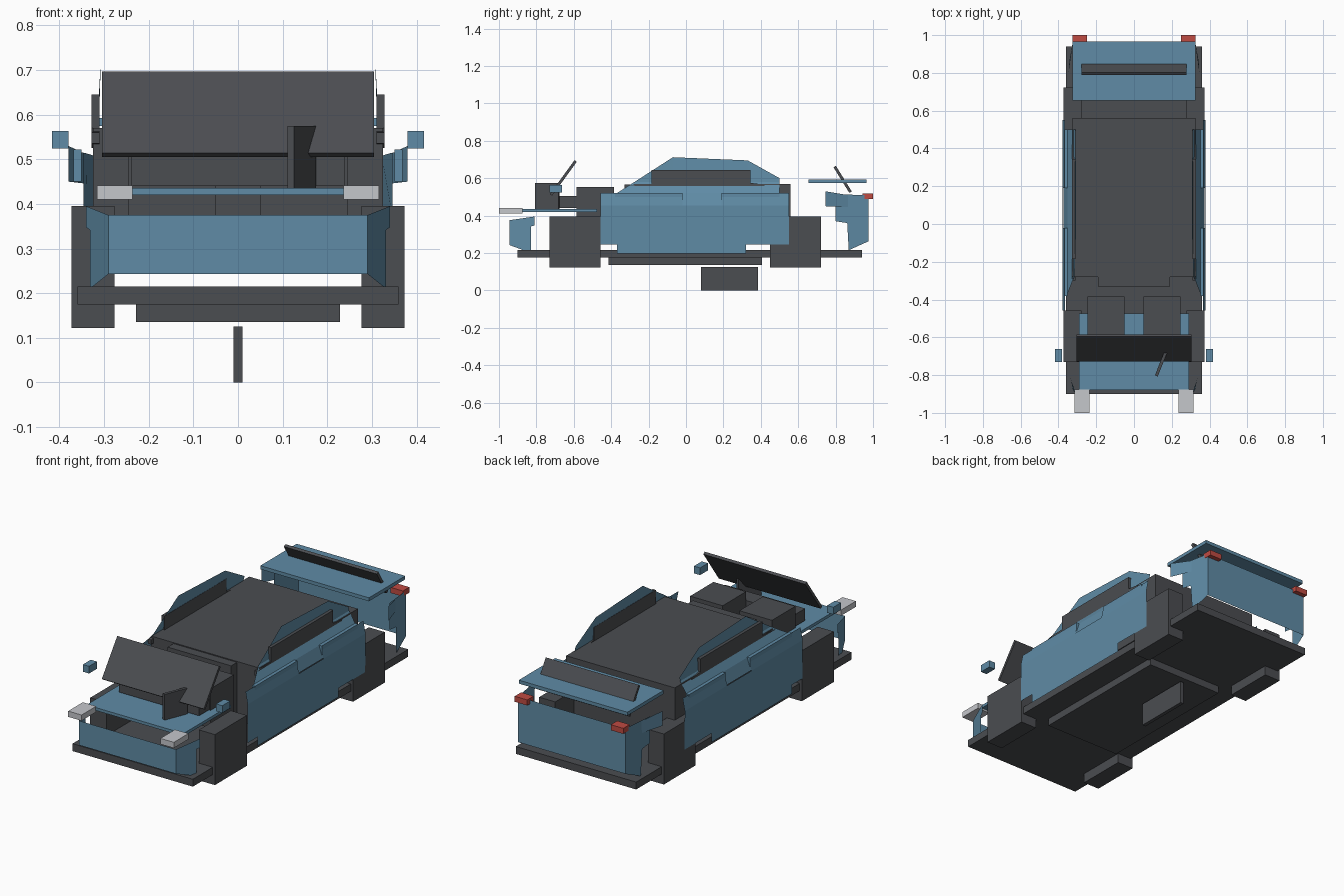
import bpy
from mathutils import Matrix, Vector

if "Cube" in bpy.data.objects:
    bpy.data.objects.remove(bpy.data.objects["Cube"])


def mat(name, rgb):
    m = bpy.data.materials.new(name)
    m.diffuse_color = (*rgb, 1)
    m.use_nodes = True
    m.node_tree.nodes["Principled BSDF"].inputs["Base Color"].default_value = m.diffuse_color
    return m


DARK = mat("dark_grey", (0.07, 0.074, 0.082))
BLUE = mat("body_blue", (0.115, 0.26, 0.38))
LAMP = mat("lamp_grey", (0.56, 0.57, 0.60))
RED = mat("lamp_red", (0.52, 0.07, 0.055))


def obj(name, verts, faces, m):
    me = bpy.data.meshes.new(name)
    me.from_pydata(verts, [], faces)
    me.materials.append(m)
    me.update()
    o = bpy.data.objects.new(name, me)
    bpy.context.collection.objects.link(o)
    return o


def mirror(o):
    o.modifiers.new("mirror", 'MIRROR')  # across x = 0
    return o


BOX_FACES = [(0, 1, 3, 2), (4, 6, 7, 5), (0, 4, 5, 1),
             (2, 3, 7, 6), (0, 2, 6, 4), (1, 5, 7, 3)]


def box(name, x, y, z, m):
    return obj(name, [(a, b, c) for a in x for b in y for c in z], BOX_FACES, m)


def slab(name, half_w, low, high, thick, m):
    """Tilted pane between two (y, z) edge centres."""
    d = Vector((high[0] - low[0], high[1] - low[1])).normalized() * thick / 2
    n = Vector((-d.y, d.x))
    pts = [Vector(low) + n, Vector(high) + n, Vector(high) - n, Vector(low) - n]
    return prism(name, pts, -half_w, half_w, m)


def prism(name, pts, x0, x1, m):
    """Side outline of (y, z) points extruded along x."""
    n = len(pts)
    v = [(x, p[0], p[1]) for x in (x0, x1) for p in pts]
    f = [tuple(range(n))[::-1], tuple(range(n, 2 * n))]
    f += [(i, (i + 1) % n, n + (i + 1) % n, n + i) for i in range(n)]
    return obj(name, v, f, m)


# Floor, tray and lower plate
box("chassis_floor", (-.36, .36), (-.9, .94), (.175, .215), DARK)
box("under_tray", (-.228, .228), (-.415, .405), (.135, .175), DARK)
box("lower_plate", (-.01, .01), (.08, .385), (0, .125), DARK)

# Block wheels
for name, y in (("front_wheel", (-.73, -.457)), ("rear_wheel", (.45, .722))):
    mirror(box(name, (.277, .373), y, (.122, .395), DARK))

# Cabin and interior
box("cabin_block", (-.325, .325), (-.28, .56), (.25, .57), DARK)
box("cabin_front", (-.19, .19), (-.33, -.28), (.25, .565), DARK)
mirror(box("seat", (.05, .245), (-.585, -.385), (.34, .553), DARK))
box("dashboard", (-.24, .24), (-.675, -.585), (.44, .505), DARK)
wheel = box("steering_plate", (-.008, .008), (-.067, .067), (-.07, .07), DARK)
wheel.data.transform(Matrix.Translation((.143, -.742, .505)) @ Matrix.Rotation(-.38, 4, 'Z'))

# Windscreen and rear glass
slab("windscreen", .305, (-.722, .51), (-.59, .692), .015, DARK)
slab("rear_glass", .278, (.88, .525), (.795, .662), .015, DARK)

# Bonnet, boot lid, lamps, mirrors
box("bonnet", (-.29, .29), (-.88, -.475), (.42, .436), BLUE)
box("boot_lid", (-.325, .325), (.655, .965), (.574, .593), BLUE)
mirror(box("headlight", (.236, .316), (-1, -.875), (.41, .441), LAMP))
mirror(box("tail_light", (.25, .325), (.945, 1), (.489, .519), RED))
mirror(box("side_mirror", (.38, .417), (-.73, -.663), (.524, .563), BLUE))

# Bumper sheets: face plus flared ends
mirror(obj("front_bumper", [
    (0, -.945, .243), (0, -.945, .375), (.29, -.945, .375), (.29, -.945, .243),
    (.325, -.87, .215), (.332, -.83, .215), (.332, -.83, .342),
    (.34, -.81, .347), (.34, -.81, .395)],
    [(0, 3, 2, 1), (3, 4, 5, 6, 7, 8, 2)], BLUE))
mirror(obj("rear_bumper", [
    (0, .975, .262), (0, .975, .508), (.322, .975, .508), (.322, .975, .262),
    (.338, .87, .215), (.342, .862, .36), (.346, .80, .37), (.346, .80, .515)],
    [(0, 1, 2, 3), (3, 2, 7, 6, 5, 4)], BLUE))
mirror(obj("rear_fender_flap", [
    (.338, .865, .445), (.338, .865, .51), (.38, .745, .53), (.38, .745, .45)],
    [(0, 1, 2, 3)], BLUE))

# Door and sill side sheet
side = [(-.457, .245), (-.37, .245), (-.37, .197), (.32, .197), (.32, .245), (.55, .245)]
waist, top = [.55, .19, -.02, -.38, -.457], .52
verts = [(.376, y, z) for y, z in side] + [(.378, y, .455) for y in waist]
verts += [(.365, y, top) for y in waist]
mirror(obj("door_side", verts,
           [tuple(range(11)), (6, 11, 12, 7), (8, 13, 14, 9), (9, 14, 15, 10)], BLUE))
for y in ((-.38, -.02), (.19, .5)):
    mirror(box("waist_ledge", (.351, .369), y, (.45, .522), BLUE))

# Roof side sheet: flared base, upright arch
rows = [(.374, .455, (-.39, -.06, .33, .38)), (.352, .52, (-.37, -.07, .33, .5)),
        (.315, .58, (-.275, -.07, .33, .5))]
verts = [(x, y, z) for x, z, ys in rows for y in ys]
verts += [(.308, -.07, .712), (.308, .33, .695), (.311, .5, .6)]
faces = [(r * 4 + i, r * 4 + i + 1, r * 4 + i + 5, r * 4 + i + 4)
         for r in range(2) for i in range(3)]
faces += [(8, 9, 12), (9, 10, 13, 12), (10, 11, 14, 13)]
mirror(obj("roof_side", verts, faces, BLUE))

# Side window
mirror(prism("side_window", [(-.3, .535), (.42, .525), (.42, .565), (.345, .575), (.345, .645),
                             (-.185, .645), (-.185, .57), (-.3, .56)], .31, .328, DARK))
